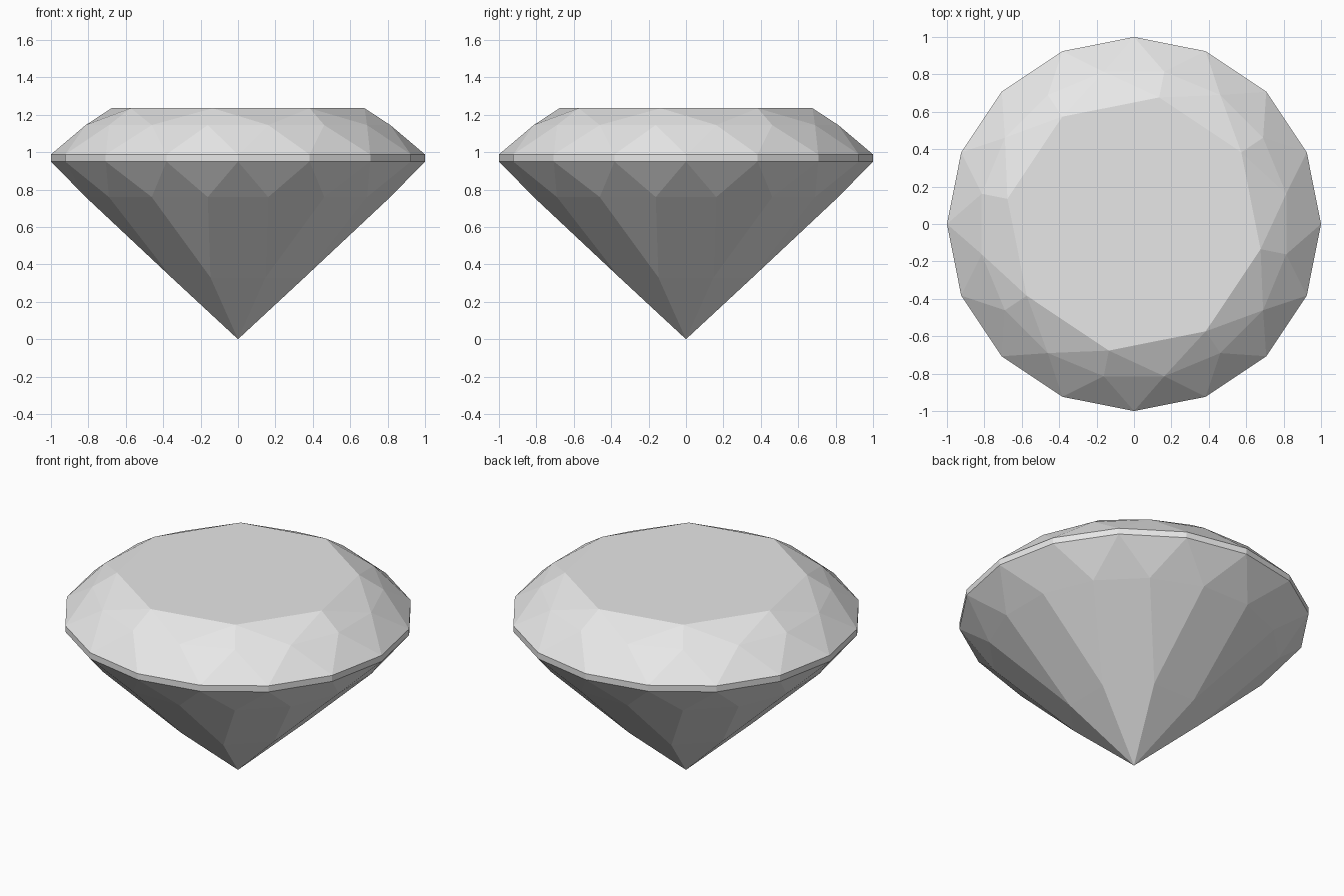
import bpy
import bmesh
from math import cos, sin, radians

cube = bpy.data.objects.get("Cube")
if cube:
    bpy.data.objects.remove(cube, do_unlink=True)

STEP = 22.5
bm = bmesh.new()


def ring(count, radius, z, offset):
    """Evenly spaced points around the vertical axis, offset in degrees."""
    angles = [radians(offset + i * 360 / count) for i in range(count)]
    return [bm.verts.new((radius * cos(a), radius * sin(a), z)) for a in angles]


def zigzag(outer, inner):
    """Triangles between a ring and another ring turned half a step onward."""
    n = len(outer)
    for i in range(n):
        j = (i + 1) % n
        bm.faces.new((outer[i], outer[j], inner[i]))
        bm.faces.new((outer[j], inner[j], inner[i]))


# Rings from the table down to the point
table = ring(8, 0.69, 1.235, 1.5 * STEP)
crown = ring(16, 0.83, 1.145, STEP / 2)
girdle_top = ring(16, 1.0, 0.988, 0)
girdle_bottom = ring(16, 1.0, 0.95, 0)
pavilion = ring(16, 0.83, 0.76, STEP / 2)
lower = ring(8, 0.385, 0.33, STEP)
tip = bm.verts.new((0, 0, 0))

# Table and the star and kite facets around it
bm.faces.new(table)
for k in range(8):
    t, t_next = table[k], table[(k + 1) % 8]
    before, below, after = (crown[(2 * k + d) % 16] for d in range(3))
    bm.faces.new((t, before, below))
    bm.faces.new((t, below, after))
    bm.faces.new((t, after, t_next))

# Girdle band with the facets above and below it
zigzag(girdle_top, crown)
zigzag(girdle_bottom, pavilion)
for i in range(16):
    j = (i + 1) % 16
    bm.faces.new((girdle_bottom[i], girdle_bottom[j], girdle_top[j], girdle_top[i]))

# Long pavilion facets and the point
for k in range(8):
    left, right = lower[k], lower[(k + 1) % 8]
    a, b, c = (pavilion[(2 * k + d) % 16] for d in range(3))
    bm.faces.new((a, b, left))
    bm.faces.new((b, c, right, left))
    bm.faces.new((left, right, tip))

bmesh.ops.recalc_face_normals(bm, faces=bm.faces[:])
mesh = bpy.data.meshes.new("cut_gemstone")
bm.to_mesh(mesh)
bm.free()

# Single pale grey material
grey = bpy.data.materials.new("pale_grey")
grey.use_nodes = True
colour = (0.8, 0.8, 0.8, 1)
grey.diffuse_color = colour
for node in grey.node_tree.nodes:
    if node.type == "BSDF_PRINCIPLED":
        node.inputs["Base Color"].default_value = colour
mesh.materials.append(grey)

gem = bpy.data.objects.new("cut_gemstone", mesh)
bpy.context.collection.objects.link(gem)
